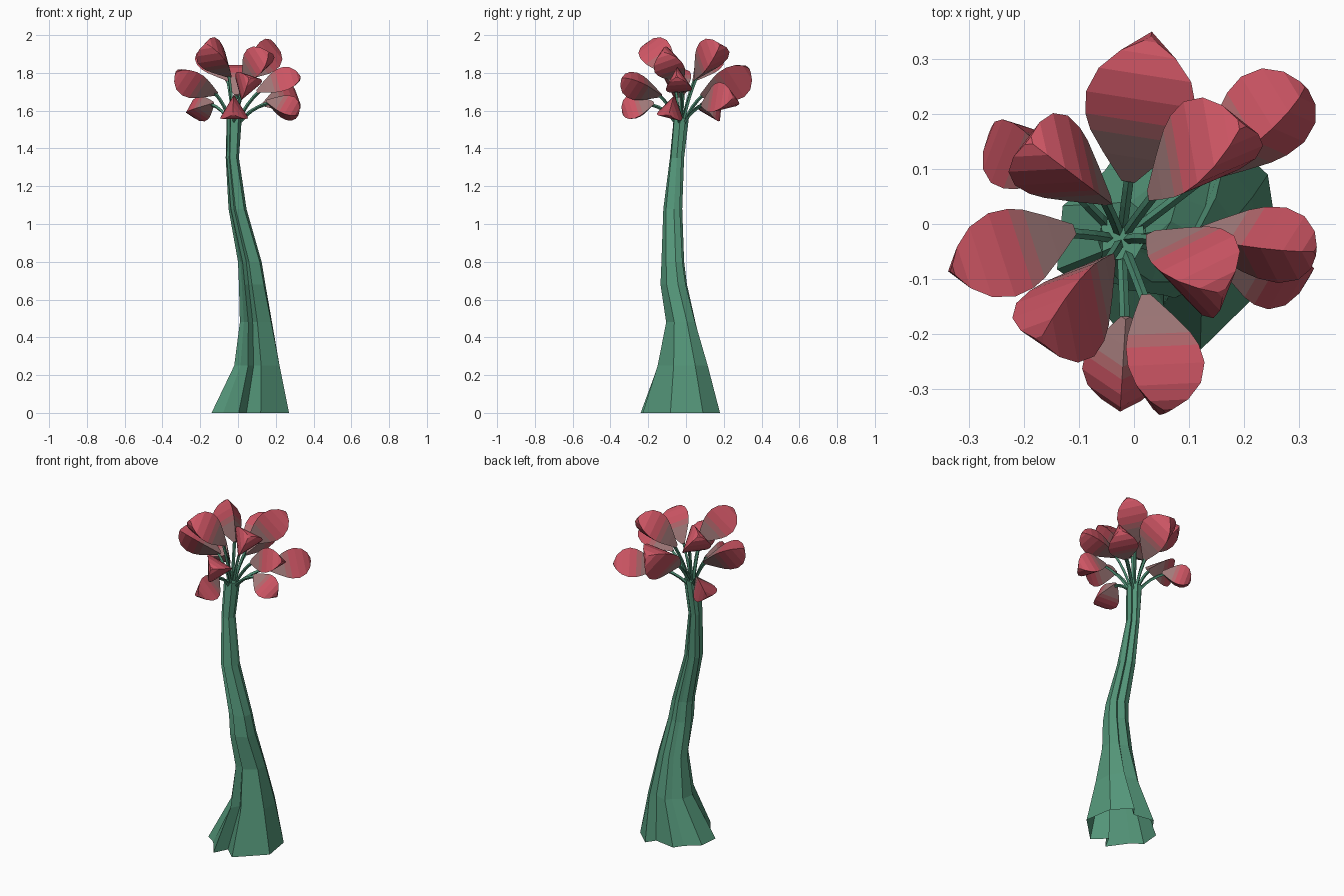
import bpy, bmesh, math
from mathutils import Vector, Matrix

if "Cube" in bpy.data.objects:
    bpy.data.objects.remove(bpy.data.objects["Cube"])


def material(name, rgb):
    m = bpy.data.materials.new(name)
    m.diffuse_color = (*rgb, 1)
    m.use_nodes = True
    m.node_tree.nodes["Principled BSDF"].inputs["Base Color"].default_value = m.diffuse_color
    return m


GREEN = material("stalk green", (0.09, 0.31, 0.195))
DARK_GREEN = material("stem green", (0.075, 0.27, 0.17))
MAUVE = material("bud base mauve", (0.37, 0.20, 0.20))
ROSE = material("bud middle rose", (0.46, 0.14, 0.155))
RED = material("bud red", (0.60, 0.09, 0.125))


def loft(name, rings, mats, row_mats=None, cap_start=True, cap_end=True):
    """Skin equal-sized rings of points, one material index per row."""
    bm = bmesh.new()
    rows = [[bm.verts.new(p) for p in ring] for ring in rings]
    n = len(rows[0])
    for i in range(len(rows) - 1):
        for j in range(n):
            k = (j + 1) % n
            f = bm.faces.new((rows[i][j], rows[i][k], rows[i + 1][k], rows[i + 1][j]))
            f.material_index = row_mats[i] if row_mats else 0
    if cap_start:
        bm.faces.new(rows[0][::-1])
    if cap_end:
        f = bm.faces.new(rows[-1])
        f.material_index = row_mats[-1] if row_mats else 0
    bmesh.ops.recalc_face_normals(bm, faces=bm.faces)
    me = bpy.data.meshes.new(name)
    bm.to_mesh(me)
    bm.free()
    for m in mats:
        me.materials.append(m)
    ob = bpy.data.objects.new(name, me)
    bpy.context.collection.objects.link(ob)
    return ob


# Fluted stalk: one folded outline fitted to each level's extents, open below
outline = [(1, -.25), (.87, .57), (.4, 1), (.22, .75), (-.4, .85), (-.58, .6), (-.95, .3),
           (-1, -.25), (-.7, -.45), (-.3, -1), (-.1, -.62), (.27, -.95)]
levels = [  # z, x min, x max, y min, y max
    (0.00, -.14, .27, -.24, .18), (0.25, -.02, .22, -.15, .115),
    (0.48, .01, .18, -.105, .05), (0.68, .005, .145, -.135, .005),
    (0.80, 0.0, .125, -.13, -.01), (1.08, -.05, .045, -.12, -.02),
    (1.35, -.065, .005, -.085, -.01), (1.56, -.06, .02, -.065, .015)]
rings = []
for z, x0, x1, y0, y1 in levels:
    rot = Matrix.Rotation(-0.45 * z, 2)
    pts = [rot @ Vector(p) for p in outline]
    lo = [min(p[a] for p in pts) for a in (0, 1)]
    hi = [max(p[a] for p in pts) for a in (0, 1)]
    rings.append([(x0 + (x1 - x0) * (p.x - lo[0]) / (hi[0] - lo[0]),
                   y0 + (y1 - y0) * (p.y - lo[1]) / (hi[1] - lo[1]), z) for p in pts])
loft("stalk", rings, [GREEN], cap_start=False)


def cross_ring(centre, axis, radius, sides, roll=0.0):
    side = axis.cross(Vector((0, 0, 1))).normalized()
    up = side.cross(axis).normalized()
    return [centre + radius * (math.sin(a) * side + math.cos(a) * up)
            for a in (roll + math.tau * k / sides for k in range(sides))]


# Buds: base, tip, radius, roll (0 = ridge on top, 60 = flat face on top)
buds = [
    ((-.01, .08, 1.68), (.03, .335, 1.82), .117, 60),
    ((.13, .085, 1.63), (.31, .25, 1.67), .097, 10),
    ((.03, .05, 1.77), (.195, .18, 1.95), .10, 20),
    ((.10, -.02, 1.70), (.33, -.05, 1.78), .08, 5),
    ((.15, -.06, 1.65), (.32, -.09, 1.58), .08, -15),
    ((.03, -.02, 1.76), (.16, -.125, 1.91), .095, 25),
    ((.02, -.13, 1.68), (.06, -.34, 1.77), .085, 40),
    ((-.015, -.17, 1.64), (-.025, -.335, 1.58), .085, 0),
    ((-.04, -.06, 1.78), (-.17, -.21, 1.955), .10, 10),
    ((-.11, -.01, 1.69), (-.33, -.085, 1.80), .092, 58),
    ((-.045, .04, 1.76), (-.19, .15, 1.93), .092, 0),
    ((-.13, .085, 1.64), (-.26, .17, 1.59), .08, 25),
]
bud_profile = [(0, .12), (.22, .52), (.40, .82), (.52, .95), (.68, 1), (.84, .84), (.95, .5), (1, .12)]
bud_rows = [0, 0, 1, 2, 2, 2, 2]
root = Vector((-.02, -.025, 1.53))
for n, (base, tip, r, roll) in enumerate(buds, 1):
    base, tip = Vector(base), Vector(tip)
    axis = (tip - base).normalized()
    loft(f"bud_{n}", [cross_ring(base.lerp(tip, t), axis, r * s, 3, math.radians(roll))
                      for t, s in bud_profile], [MAUVE, ROSE, RED], bud_rows)

    # Thin stem arching from the stalk top into the bud
    start = root + Vector((base.x, base.y, 0)) * 0.15
    bend = start.lerp(base, .45) + Vector((0, 0, .035))
    end = base + axis * .02
    path = []
    for k in range(5):
        t = k / 4
        path.append(start.lerp(bend, t).lerp(bend.lerp(end, t), t))
    stem = []
    for k, p in enumerate(path):
        d = (path[min(k + 1, 4)] - path[max(k - 1, 0)]).normalized()
        stem.append(cross_ring(p, d, .009, 4))
    loft(f"stem_{n}", stem, [DARK_GREEN])
